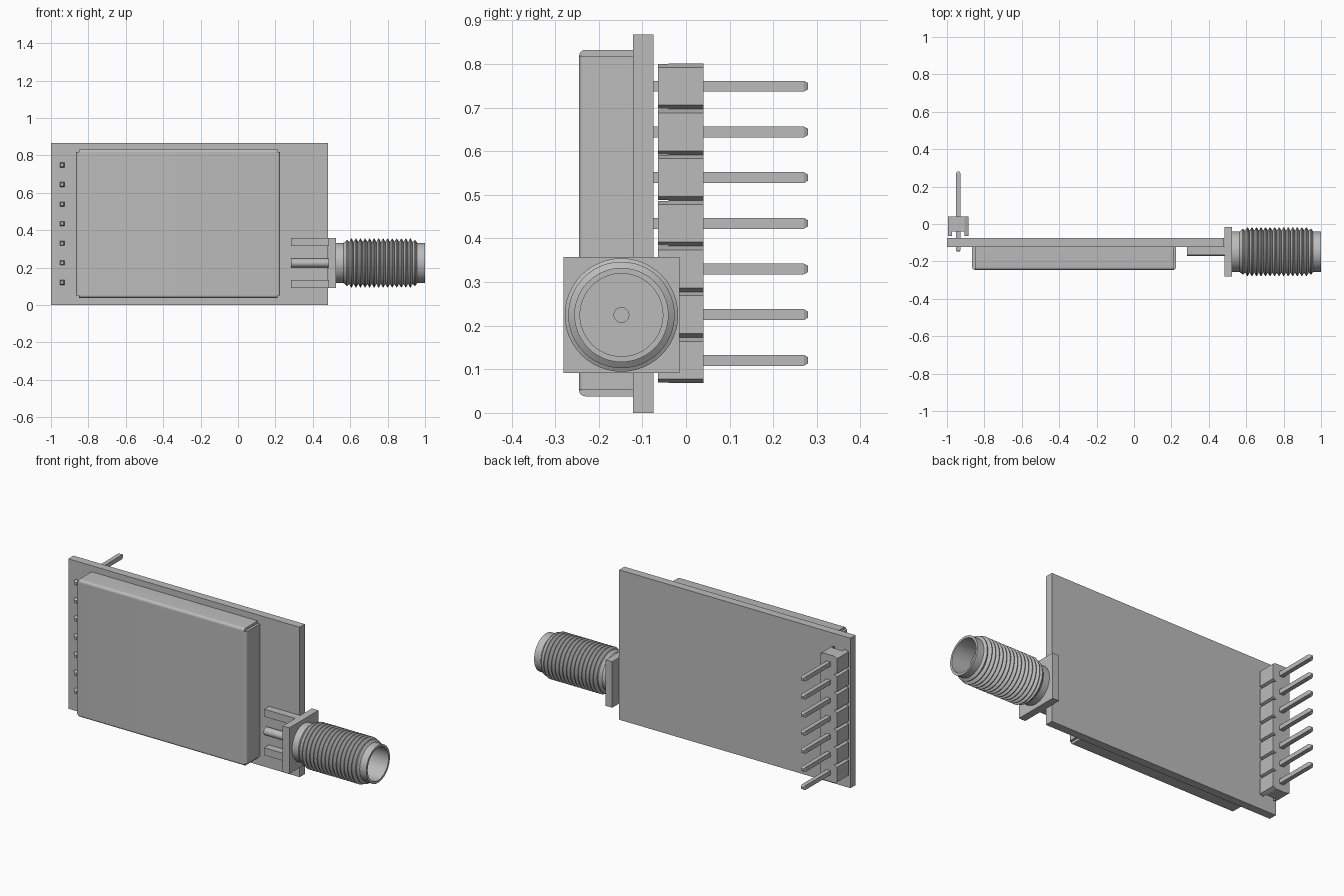
import bpy, bmesh, math
from mathutils import Matrix, Vector

cube = bpy.data.objects.get("Cube")
if cube:
    bpy.data.objects.remove(cube, do_unlink=True)

grey = bpy.data.materials.new("neutral grey")
grey.use_nodes = True
COLOUR = (0.5, 0.5, 0.5, 1)
grey.diffuse_color = COLOUR
grey.node_tree.nodes["Principled BSDF"].inputs["Base Color"].default_value = COLOUR


def finish(name, bm, smooth=None):
    bmesh.ops.recalc_face_normals(bm, faces=bm.faces)
    mesh = bpy.data.meshes.new(name)
    bm.to_mesh(mesh)
    bm.free()
    mesh.materials.append(grey)
    ob = bpy.data.objects.new(name, mesh)
    bpy.context.collection.objects.link(ob)
    if smooth:
        bpy.ops.object.select_all(action='DESELECT')
        ob.select_set(True)
        bpy.context.view_layer.objects.active = ob
        bpy.ops.object.shade_smooth_by_angle(angle=math.radians(smooth))
    return ob


def prism(bm, points, direction):
    """Extrude a closed outline of 3D points along a direction."""
    face = bm.faces.new([bm.verts.new(p) for p in points])
    out = bmesh.ops.extrude_face_region(bm, geom=[face], use_keep_orig=True)
    verts = [g for g in out["geom"] if isinstance(g, bmesh.types.BMVert)]
    bmesh.ops.translate(bm, verts=verts, vec=direction)


def box(name, x, y, z):
    bm = bmesh.new()
    prism(bm, [(x[0], y[0], z[0]), (x[1], y[0], z[0]),
               (x[1], y[0], z[1]), (x[0], y[0], z[1])], (0, y[1] - y[0], 0))
    return finish(name, bm)


def lathe(name, profile, y, z, steps=48):
    """Revolve (x, radius) points about an axis parallel to x."""
    bm = bmesh.new()
    verts = [bm.verts.new((px, y + r, z)) for px, r in profile]
    edges = [bm.edges.new(pair) for pair in zip(verts, verts[1:])]
    bmesh.ops.spin(bm, geom=verts + edges, cent=(0, y, z), axis=(1, 0, 0),
                   angle=math.tau, steps=steps)
    bmesh.ops.remove_doubles(bm, verts=bm.verts, dist=1e-5)
    return finish(name, bm, 30)


# Circuit board
BACK, FRONT = -0.075, -0.122
box("circuit_board", (-1, 0.48), (FRONT, BACK), (0, 0.867))

# Shield can: folded panels with rounded front edges and open corner notches
X0, X1, Z0, Z1, YF, R = -0.865, 0.225, 0.038, 0.832, -0.245, 0.014


def folded(a, b):
    """Outline across the can: (position, y) with two rounded front corners."""
    arc = [math.radians(15 * i) for i in range(7)]
    left = [(a + R - R * math.cos(t), YF + R - R * math.sin(t)) for t in arc]
    right = [(b - (p - a), y) for p, y in reversed(left)]
    return [(a, FRONT)] + left + right + [(b, FRONT)]


bm = bmesh.new()
prism(bm, [(p, y, Z0 + R) for p, y in folded(X0, X1)], (0, 0, Z1 - Z0 - 2 * R))
finish("shield_can", bm, 30)
half = folded(Z0, Z1)
half = half[:len(half) // 2]
for name, flip in (("shield_lower_fold", False), ("shield_upper_fold", True)):
    outline = half + [(Z0 + R, FRONT)]
    bm = bmesh.new()
    prism(bm, [(X0 + R, y, Z0 + Z1 - p if flip else p) for p, y in outline],
          (X1 - X0 - 2 * R, 0, 0))
    finish(name, bm, 30)

# Pin header: seven chamfered blocks with feet, each holding a square pin
PITCH, PX, HALF_X, CX, CZ = 0.1047, -0.94, 0.055, 0.021, 0.009
HALF_Z = PITCH / 2
for i in range(7):
    z = 0.1205 + PITCH * i
    block = [(-HALF_X, -HALF_Z + CZ), (-HALF_X + CX, -HALF_Z),
             (HALF_X - CX, -HALF_Z), (HALF_X, -HALF_Z + CZ),
             (HALF_X, HALF_Z - CZ), (HALF_X - CX, HALF_Z),
             (-HALF_X + CX, HALF_Z), (-HALF_X, HALF_Z - CZ)]
    bm = bmesh.new()
    prism(bm, [(PX + x, -0.04, z + h) for x, h in block], (0, 0.08, 0))
    for s in (-1, 1):
        foot = [(HALF_X, -HALF_Z + CZ), (HALF_X, HALF_Z - CZ),
                (HALF_X - CX, HALF_Z - 0.001), (HALF_X - CX, -HALF_Z + 0.001)]
        prism(bm, [(PX + s * x, -0.064, z + h) for x, h in foot], (0, 0.024, 0))
    finish(f"header_block_{i + 1}", bm)

    # Pin as a square section with tapered tips
    bm = bmesh.new()
    rings = []
    for y, w in ((-0.147, 0.008), (-0.138, 0.0125), (0.27, 0.0125), (0.28, 0.007)):
        rings.append([bm.verts.new((PX + sx * w, y, z + sz * w))
                      for sx, sz in ((-1, -1), (1, -1), (1, 1), (-1, 1))])
    for a, b in zip(rings, rings[1:]):
        for k in range(4):
            bm.faces.new((a[k], a[k - 1], b[k - 1], b[k]))
    bm.faces.new(rings[0])
    bm.faces.new(rings[-1])
    finish(f"header_pin_{i + 1}", bm)

# Edge connector: flange, two solder legs and the centre contact
AY, AZ = -0.148, 0.2245
box("connector_flange", (0.483, 0.525), (AY - 0.133, AY + 0.133), (AZ - 0.133, AZ + 0.133))
for name, s in (("lower_solder_leg", -1), ("upper_solder_leg", 1)):
    zs = sorted((AZ + s * 0.09, AZ + s * 0.133))
    box(name, (0.283, 0.485), (-0.166, FRONT), zs)
lathe("centre_contact", [(0.283, 0), (0.283, 0.023), (0.485, 0.023), (0.485, 0)],
      AY, AZ, 24)

# Threaded barrel with an open bore and a small socket hole
profile = [(0.52, 0), (0.52, 0.108), (0.565, 0.108)]
TURNS, T0, T1 = 16, 0.57, 0.958
step = (T1 - T0) / TURNS
for i in range(TURNS):
    x = T0 + step * i
    crest = 0.122 if i in (0, TURNS - 1) else 0.13
    profile += [(x, 0.112), (x + step * 0.42, crest), (x + step * 0.58, crest)]
profile += [(T1, 0.108), (1.0, 0.108), (1.0, 0.095), (0.88, 0.095),
            (0.88, 0.017), (0.80, 0.017), (0.80, 0)]
lathe("threaded_barrel", profile, AY, AZ)
